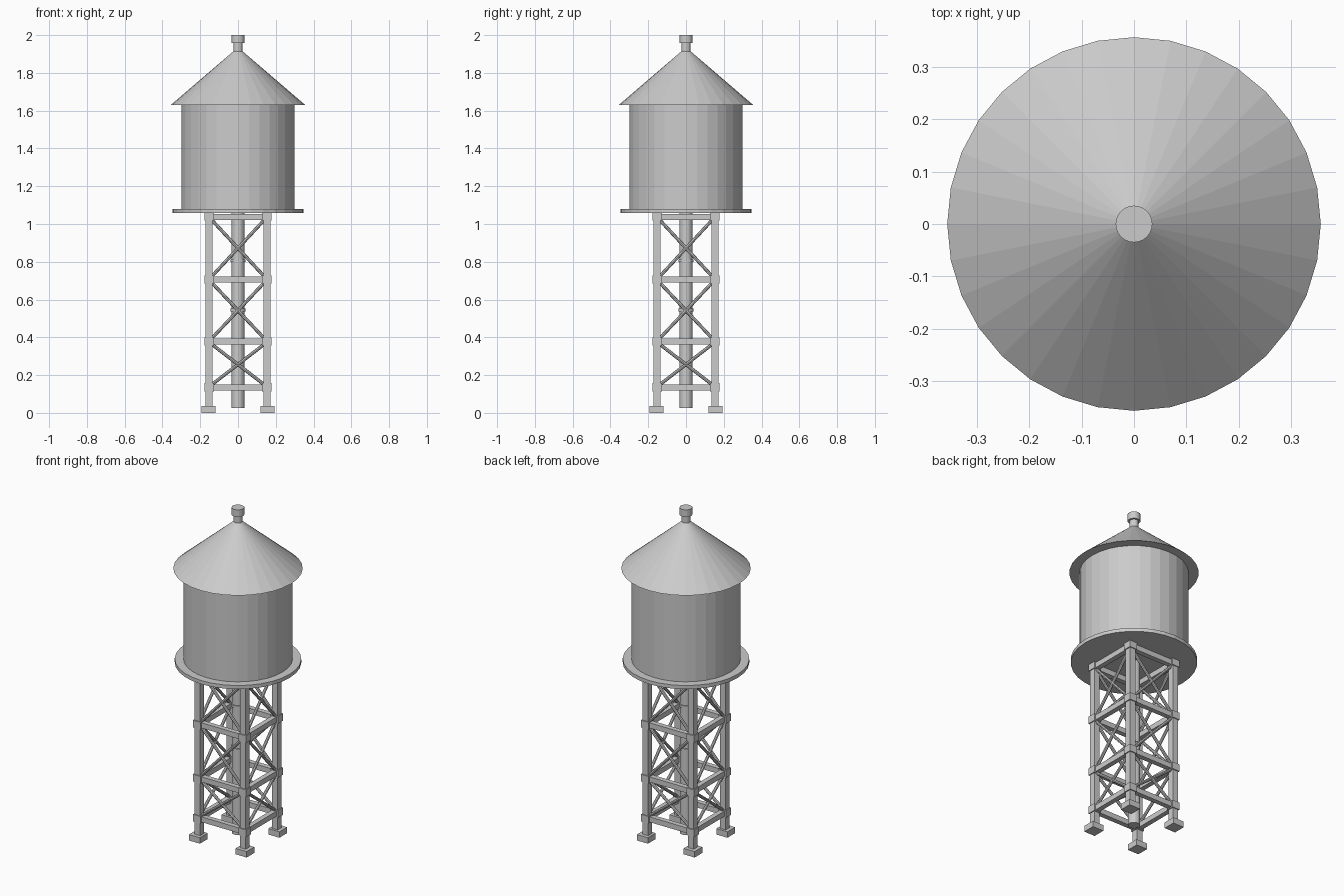
import bpy, bmesh
from math import pi
from mathutils import Vector, Matrix

if "Cube" in bpy.data.objects:
    bpy.data.objects.remove(bpy.data.objects["Cube"])


def finish(name, bm):
    bmesh.ops.recalc_face_normals(bm, faces=bm.faces)
    me = bpy.data.meshes.new(name)
    bm.to_mesh(me)
    bm.free()
    ob = bpy.data.objects.new(name, me)
    bpy.context.collection.objects.link(ob)
    return ob


def cone(name, r1, r2, z0, z1, sides=32):
    bm = bmesh.new()
    bmesh.ops.create_cone(bm, cap_ends=True, segments=sides, radius1=r1, radius2=r2,
                          depth=z1 - z0, matrix=Matrix.Translation((0, 0, (z0 + z1) / 2)))
    return finish(name, bm)


def box(bm, centre, size):
    bmesh.ops.create_cube(bm, size=1, matrix=Matrix.Translation(centre) @ Matrix.Diagonal((*size, 1)))


def rod(bm, a, b, r, sides=8):
    a, b = Vector(a), Vector(b)
    d = b - a
    rot = d.to_track_quat('Z', 'Y').to_matrix().to_4x4()
    bmesh.ops.create_cone(bm, cap_ends=True, segments=sides, radius1=r, radius2=r,
                          depth=d.length, matrix=Matrix.Translation((a + b) / 2) @ rot)


L = 0.153                              # leg offset from centre
LEVELS = [0.135, 0.378, 0.706, 1.038]  # frame heights
CORNERS = [(-1, -1), (1, -1), (1, 1), (-1, 1)]

# Tank, roof and finial
cone("platform", 0.348, 0.348, 1.058, 1.08)
cone("tank", 0.3, 0.3, 1.08, 1.632)
cone("roof", 0.356, 0.0, 1.63, 1.935)
cone("vent_neck", 0.024, 0.024, 1.90, 1.96, 24)
cone("vent_cap", 0.035, 0.035, 1.957, 2.0, 24)

# Central riser pipe with collars
cone("riser_pipe", 0.034, 0.034, 0.026, 1.065, 24)
for i, z in enumerate((0.545, 0.805)):
    cone(f"pipe_collar_{i + 1}", 0.04, 0.04, z - 0.007, z + 0.007, 24)

# Legs, footings and joint blocks
for i, (sx, sy) in enumerate(CORNERS):
    bm = bmesh.new()
    box(bm, (sx * L, sy * L, 0.54), (0.038, 0.038, 1.04))
    finish(f"leg_{i + 1}", bm)
    bm = bmesh.new()
    box(bm, (sx * 0.157, sy * 0.157, 0.018), (0.074, 0.074, 0.036))
    finish(f"footing_{i + 1}", bm)
    bm = bmesh.new()
    for z in LEVELS:
        box(bm, (sx * L, sy * L, z), (0.05, 0.05, 0.044 if z < 1 else 0.04))
    finish(f"joint_blocks_{i + 1}", bm)

# Horizontal beams and crossed braces on each of the four sides
beams, braces = bmesh.new(), bmesh.new()
for k in range(4):
    turn = Matrix.Rotation(k * pi / 2, 4, 'Z')
    size = (2 * L, 0.03) if k % 2 == 0 else (0.03, 2 * L)
    for z in LEVELS:
        c = turn @ Vector((0, -L, z))
        box(beams, c, (*size, 0.032))
    for z0, z1 in zip(LEVELS, LEVELS[1:]):
        for s in (-1, 1):
            rod(braces, turn @ Vector((-s * 0.145, -L, z0 + 0.01)),
                turn @ Vector((s * 0.145, -L, z1 - 0.01)), 0.009)
finish("horizontal_beams", beams)
finish("cross_braces", braces)
